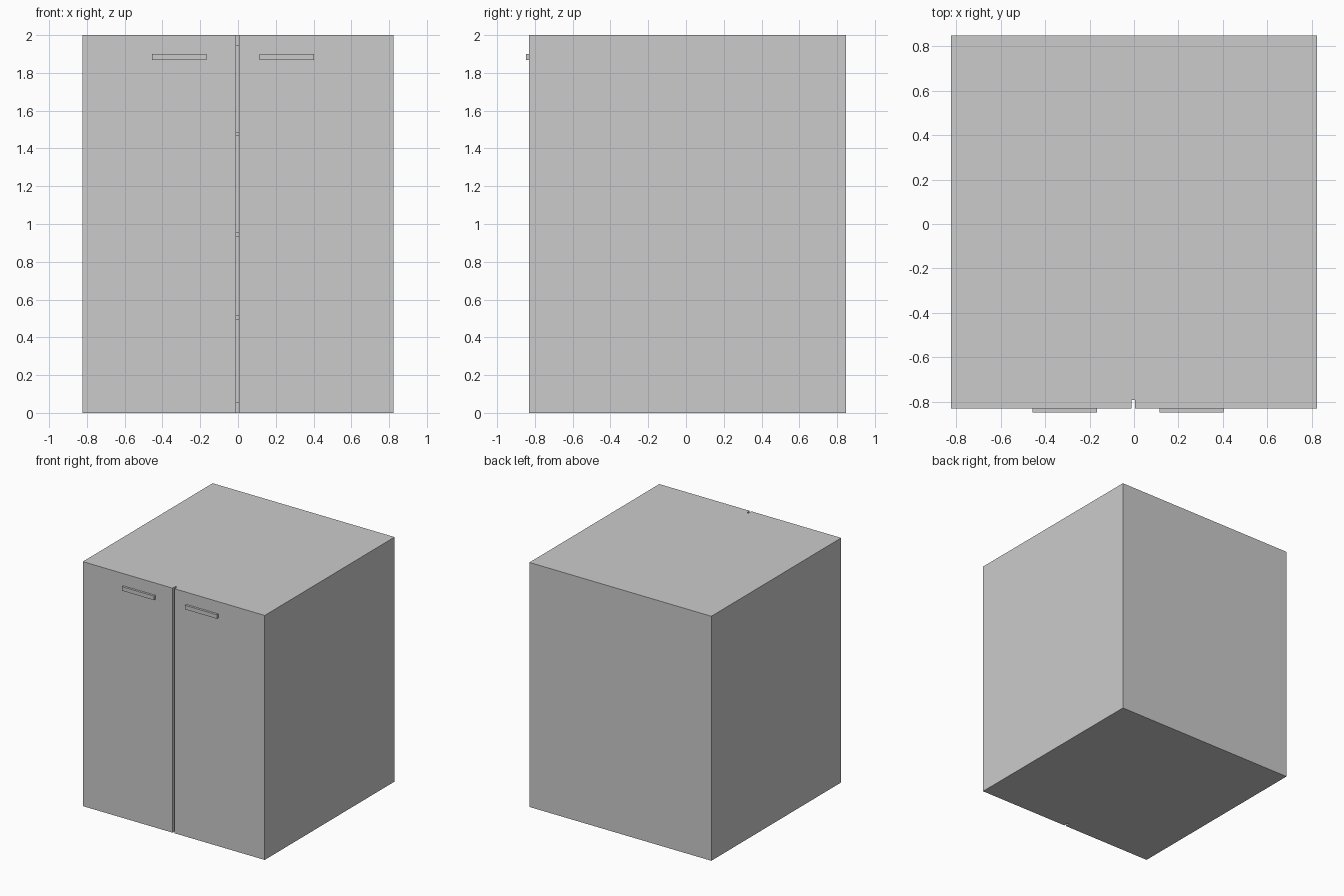
import bpy
import bmesh
from mathutils import Vector

if "Cube" in bpy.data.objects:
    bpy.data.objects.remove(bpy.data.objects["Cube"])


def box(name, x, y, z):
    """Axis-aligned box from (min, max) ranges."""
    lo, hi = Vector((x[0], y[0], z[0])), Vector((x[1], y[1], z[1]))
    bm = bmesh.new()
    bmesh.ops.create_cube(bm, size=1)
    for v in bm.verts:
        v.co = (lo + hi) / 2 + v.co * (hi - lo)
    mesh = bpy.data.meshes.new(name)
    bm.to_mesh(mesh)
    bm.free()
    obj = bpy.data.objects.new(name, mesh)
    bpy.context.collection.objects.link(obj)
    return obj


W = 0.823          # half width
BACK = 0.848       # rear face
CARCASS = -0.793   # carcass front edge
DOOR = -0.83       # door front face
T = 0.055          # panel thickness

# Carcass panels
box("left_side", (-W, -W + T), (CARCASS, BACK), (0, 2))
box("right_side", (W - T, W), (CARCASS, BACK), (0, 2))
inner = (-W + T, W - T)
box("bottom_panel", inner, (CARCASS, BACK), (0, T))
box("top_panel", inner, (CARCASS, BACK), (2 - T, 2))
box("back_panel", inner, (BACK - T, BACK), (T, 2 - T))

# Interior shelves
for i, z in enumerate((0.495, 0.935, 1.465)):
    box(f"shelf_{i + 1}", inner, (CARCASS, BACK - T), (z, z + 0.022))

# Doors with a narrow gap between them
box("left_door", (-W, -0.011), (DOOR, CARCASS), (0, 2))
box("right_door", (0.005, W), (DOOR, CARCASS), (0, 2))

# Bar handles
for name, x in (("left_handle", (-0.456, -0.167)), ("right_handle", (0.114, 0.403))):
    box(name, x, (-0.848, DOOR), (1.867, 1.9))
